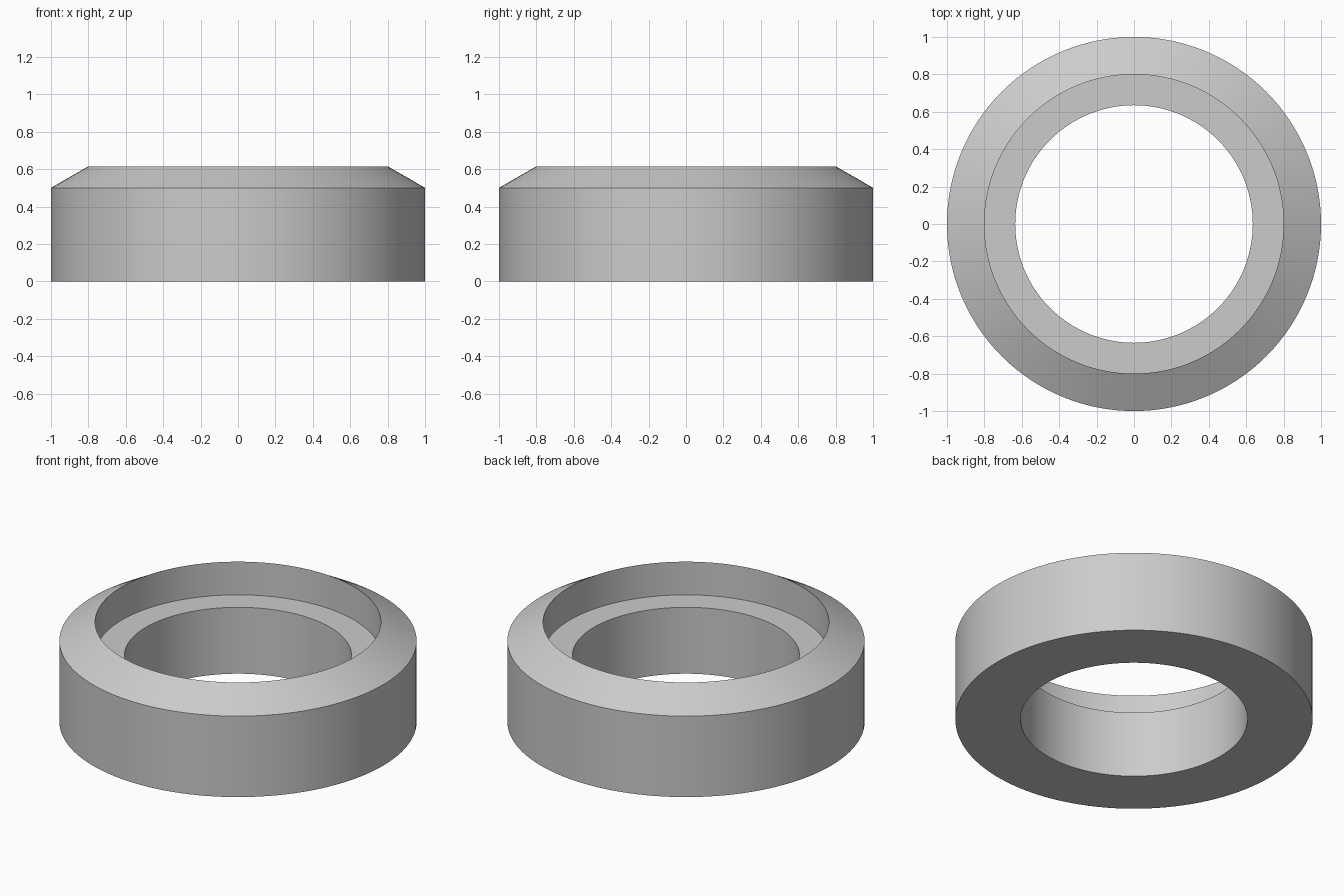
import bpy
import bmesh
import math
from mathutils import Matrix, Vector

cube = bpy.data.objects.get("Cube")
if cube:
    bpy.data.objects.remove(cube, do_unlink=True)

SEGMENTS = 128

# Ring cross-section as (radius, height): bore, base, wall, chamfer, recess, ledge
profile = [
    (0.635, 0.0),
    (1.0, 0.0),
    (1.0, 0.5),
    (0.8, 0.615),
    (0.8, 0.41),
    (0.635, 0.41),
]


def lathe(name, points, segments):
    """Revolve a closed profile around z into a smooth-shaded object."""
    bm = bmesh.new()
    verts = [bm.verts.new((r, 0, z)) for r, z in points]
    edges = [bm.edges.new((v, verts[(i + 1) % len(verts)])) for i, v in enumerate(verts)]
    bmesh.ops.spin(bm, geom=verts + edges, cent=(0, 0, 0), axis=(0, 0, 1),
                   angle=math.tau, steps=segments, use_merge=True)
    bmesh.ops.remove_doubles(bm, verts=bm.verts, dist=0.0001)
    bmesh.ops.recalc_face_normals(bm, faces=bm.faces)
    mesh = bpy.data.meshes.new(name)
    bm.to_mesh(mesh)
    bm.free()
    obj = bpy.data.objects.new(name, mesh)
    bpy.context.collection.objects.link(obj)
    bpy.ops.object.select_all(action="DESELECT")
    obj.select_set(True)
    bpy.context.view_layer.objects.active = obj
    bpy.ops.object.shade_smooth_by_angle(angle=math.radians(20))
    return obj


# Chamfered ring with a stepped bore
lathe("chamfered_ring", profile, SEGMENTS)
